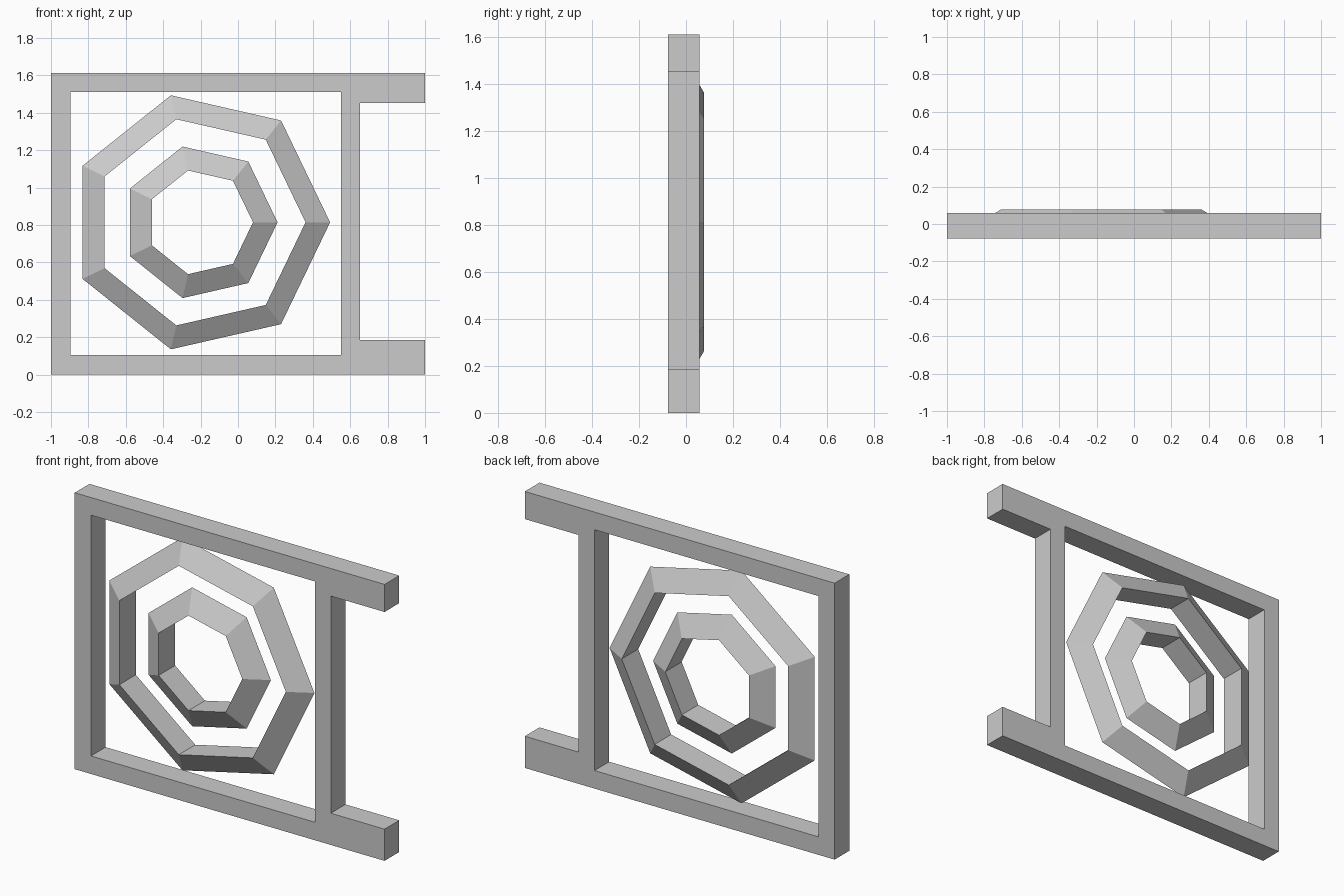
import bpy
import bmesh
from math import cos, sin, tau, radians
from mathutils import Vector

cube = bpy.data.objects.get("Cube")
if cube:
    bpy.data.objects.remove(cube, do_unlink=True)

# One plain grey for everything
grey = bpy.data.materials.new("plain grey")
grey.use_nodes = True
colour = (0.6, 0.6, 0.6, 1)
grey.diffuse_color = colour
grey.node_tree.nodes["Principled BSDF"].inputs["Base Color"].default_value = colour


def add_object(name, mesh):
    mesh.materials.clear()
    mesh.materials.append(grey)
    obj = bpy.data.objects.new(name, mesh)
    bpy.context.collection.objects.link(obj)
    return obj


def plate(name, outlines, y_front, y_back):
    """Upright plate from x-z outlines; inner outlines become holes."""
    curve = bpy.data.curves.new(name + " outline", "CURVE")
    curve.dimensions = "2D"
    curve.fill_mode = "BOTH"
    curve.extrude = (y_back - y_front) / 2
    for points in outlines:
        spline = curve.splines.new("POLY")
        spline.points.add(len(points) - 1)
        for p, (x, z) in zip(spline.points, points):
            p.co = (x, z, 0, 1)
        spline.use_cyclic_u = True
    helper = bpy.data.objects.new(name + " helper", curve)
    bpy.context.collection.objects.link(helper)
    mesh = bpy.data.meshes.new_from_object(
        helper.evaluated_get(bpy.context.evaluated_depsgraph_get()))
    bpy.data.objects.remove(helper, do_unlink=True)

    # Weld the sides to the caps and merge the cap triangles
    bm = bmesh.new()
    bm.from_mesh(mesh)
    bmesh.ops.remove_doubles(bm, verts=bm.verts, dist=0.0001)
    bmesh.ops.dissolve_limit(bm, angle_limit=radians(1), verts=bm.verts, edges=bm.edges)
    bmesh.ops.recalc_face_normals(bm, faces=bm.faces)
    for face in bm.faces:
        face.smooth = False
    bm.to_mesh(mesh)
    bm.free()
    obj = add_object(name, mesh)
    obj.rotation_euler.x = radians(90)
    obj.location.y = (y_front + y_back) / 2
    return obj


def ring(name, centre, major, minor, sides=7, section=3):
    """Faceted ring with a triangular section, its axis along y."""
    bm = bmesh.new()
    loops = []
    for i in range(sides):
        a = tau * i / sides
        loop = []
        for j in range(section):
            b = tau * j / section
            r = major + minor * cos(b)
            loop.append(bm.verts.new(centre + Vector((r * cos(a), minor * sin(b), r * sin(a)))))
        loops.append(loop)
    for i in range(sides):
        here, there = loops[i], loops[(i + 1) % sides]
        for j in range(section):
            k = (j + 1) % section
            bm.faces.new((here[j], there[j], there[k], here[k]))
    bmesh.ops.recalc_face_normals(bm, faces=bm.faces)
    mesh = bpy.data.meshes.new(name)
    bm.to_mesh(mesh)
    bm.free()
    return add_object(name, mesh)


# Frame with a window and two arms reaching out past the right post
outer = [(-1, 0), (1, 0), (1, 0.185), (0.653, 0.185),
         (0.653, 1.452), (1, 1.452), (1, 1.613), (-1, 1.613)]
window = [(-0.895, 0.105), (-0.895, 1.51), (0.55, 1.51), (0.55, 0.105)]
plate("frame", [outer, window], -0.077, 0.058)

# Two concentric seven-sided rings
middle = Vector((-0.204, 0.001, 0.814))
ring("outer_ring", middle, 0.609, 0.0875)
ring("inner_ring", middle, 0.328, 0.0875)
